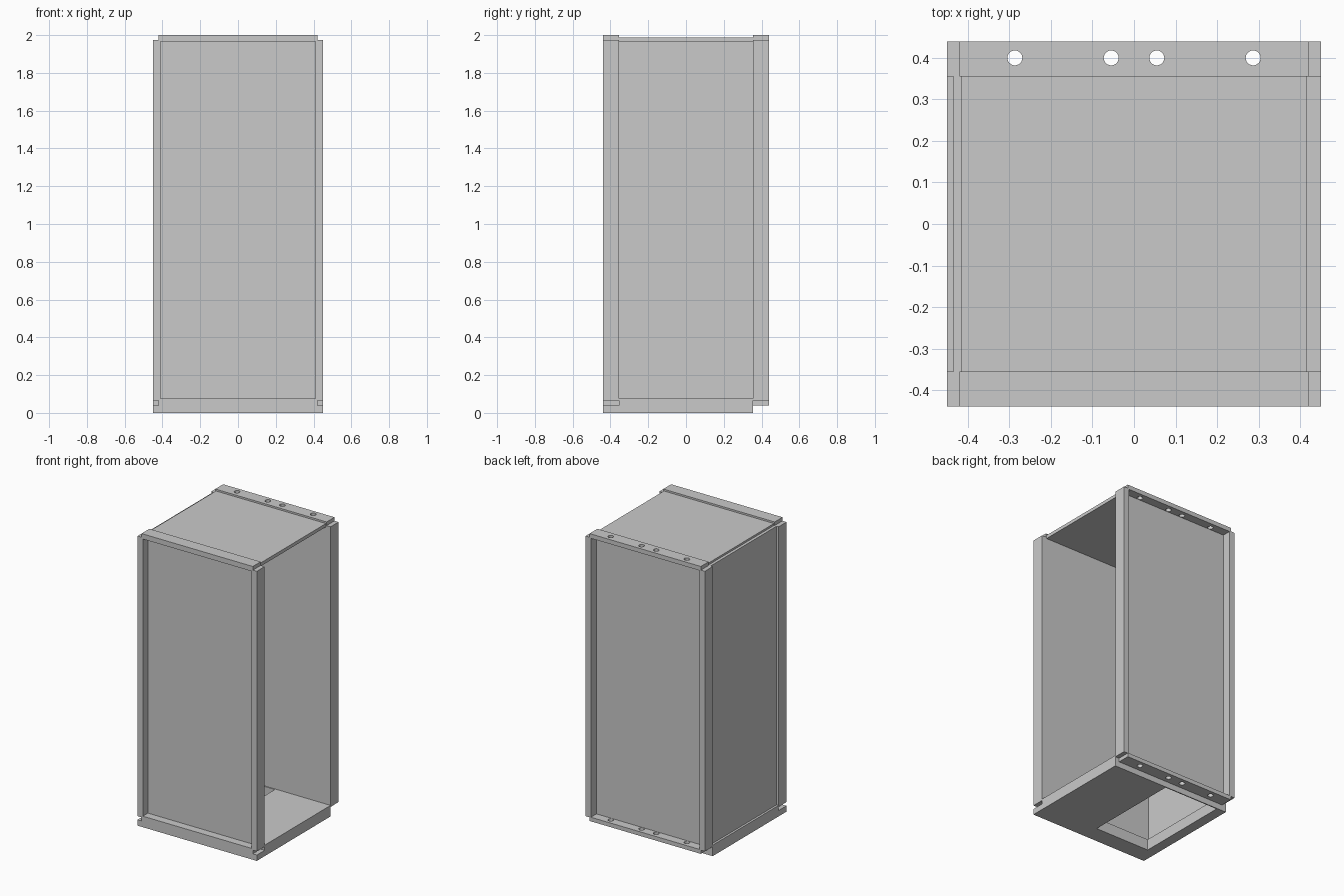
import bpy, bmesh

old = bpy.data.objects.get("Cube")
if old:
    bpy.data.objects.remove(old, do_unlink=True)

# Single painted metal colour
GREY = (0.59, 0.59, 0.59, 1)
metal = bpy.data.materials.new("grey_metal")
metal.use_nodes = True
metal.diffuse_color = GREY
metal.node_tree.nodes["Principled BSDF"].inputs["Base Color"].default_value = GREY


def add_object(name, bm):
    mesh = bpy.data.meshes.new(name)
    bm.to_mesh(mesh)
    bm.free()
    mesh.materials.append(metal)
    obj = bpy.data.objects.new(name, mesh)
    bpy.context.collection.objects.link(obj)
    return obj


def box(name, x, y, z):
    """Box from (min, max) ranges on each axis."""
    bm = bmesh.new()
    bmesh.ops.create_cube(bm, size=1)
    for v in bm.verts:
        v.co = [r[0] if c < 0 else r[1] for c, r in zip(v.co, (x, y, z))]
    return add_object(name, bm)


def cut(target, cutter):
    """Subtract the cutter from the target, then discard the cutter."""
    cutter.hide_render = True
    mod = target.modifiers.new("cut", 'BOOLEAN')
    mod.operation = 'DIFFERENCE'
    mod.solver = 'EXACT'
    mod.object = cutter
    bpy.context.view_layer.update()
    graph = bpy.context.evaluated_depsgraph_get()
    mesh = bpy.data.meshes.new_from_object(target.evaluated_get(graph))
    target.modifiers.clear()
    target.data = mesh
    bpy.data.objects.remove(cutter, do_unlink=True)


OUT, INNER = 0.45, 0.41       # post outer and inner x
RAIL = 0.42                   # half length of the rails
DEPTH, WALL = 0.44, 0.355     # outer y and inner wall y
FACE = 0.385                  # recessed outer y of the front and back panels

# Corner posts
for side, sx in (("left", 1), ("right", -1)):
    for end, sy in (("front", -1), ("back", 1)):
        box(f"{end}_{side}_post", sorted((sx * INNER, sx * OUT)),
            sorted((sy * WALL, sy * DEPTH)), (0.065, 1.975))

# Recessed wall panels; the left side stays open
box("front_panel", (-INNER, INNER), (-FACE, -WALL), (0.07, 1.97))
box("back_panel", (-INNER, INNER), (WALL, 0.38), (0.06, 1.975))
box("right_panel", (-0.435, -0.415), (-WALL, WALL), (0.07, 1.975))

# Top sheet
box("top_panel", (-0.415, 0.415), (-WALL, WALL), (1.965, 1.988))

# Front rails
box("front_top_rail", (-RAIL, RAIL), (-DEPTH, -WALL), (1.965, 2.0))
box("front_bottom_rail", (-RAIL, RAIL), (-DEPTH, -WALL), (0.035, 0.075))

# Back rails with drilled holes
for name, z in (("back_top_rail", (1.97, 2.0)), ("back_bottom_rail", (0.04, 0.068))):
    rail = box(name, (-RAIL, RAIL), (WALL, DEPTH), z)
    for x in (-0.287, -0.055, 0.055, 0.287):
        bm = bmesh.new()
        bmesh.ops.create_cone(bm, cap_ends=True, segments=24,
                              radius1=0.018, radius2=0.018, depth=0.2)
        bmesh.ops.translate(bm, verts=bm.verts, vec=(x, 0.4, z[0]))
        cut(rail, add_object("hole_cutter", bm))

# Base plinth and floor with a rectangular opening
plinth = box("base_plinth", (-OUT, OUT), (-DEPTH, WALL), (0, 0.04))
floor = box("base_floor", (-OUT, OUT), (-WALL, WALL), (0.04, 0.075))
for part in (plinth, floor):
    cut(part, box("opening_cutter", (-0.38, 0.035), (-0.32, 0.348), (-0.1, 0.2)))
